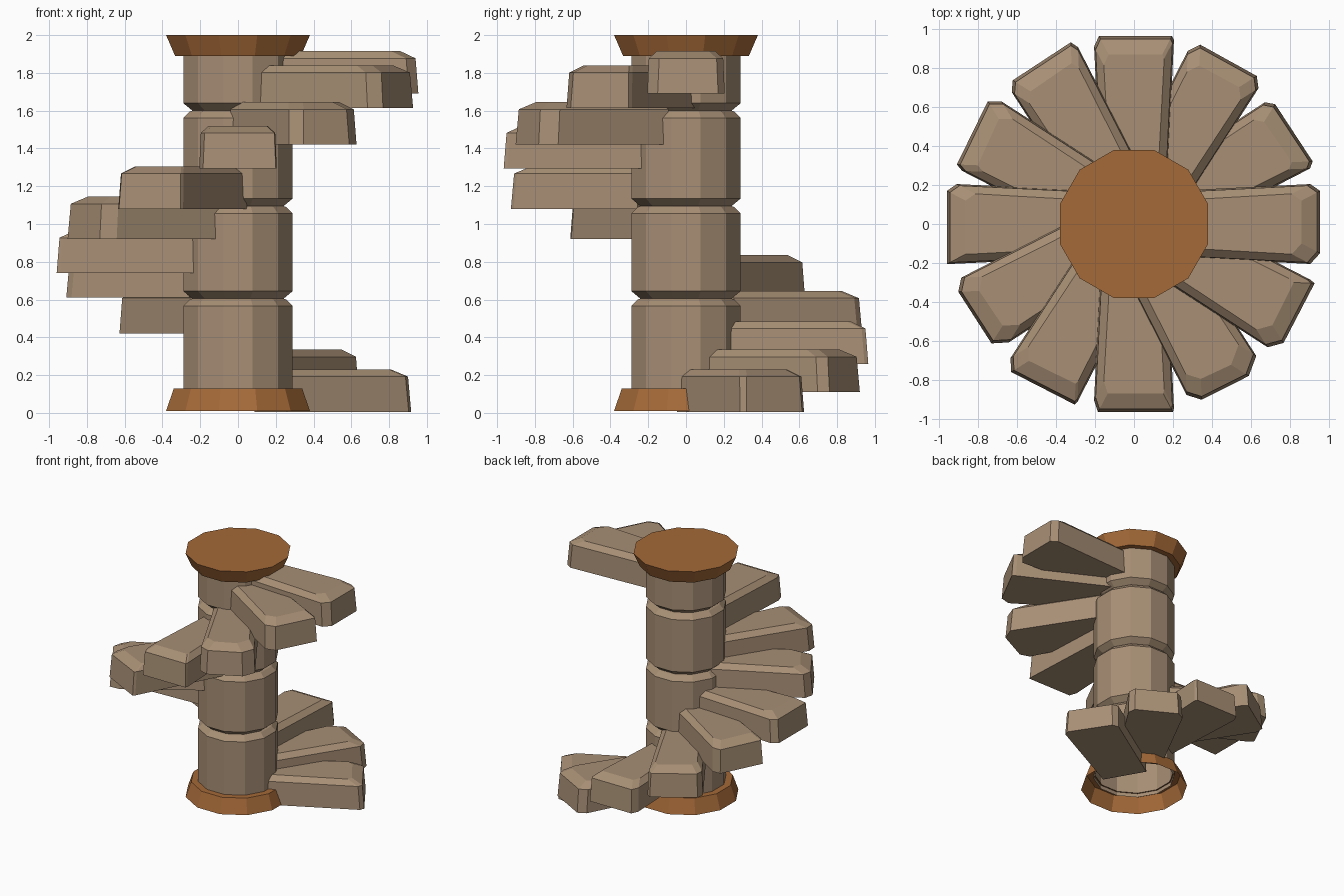
import bpy, bmesh, math

if "Cube" in bpy.data.objects:
    bpy.data.objects.remove(bpy.data.objects["Cube"])


def material(name, rgb):
    m = bpy.data.materials.new(name)
    m.diffuse_color = (*rgb, 1)
    m.use_nodes = True
    m.node_tree.nodes["Principled BSDF"].inputs["Base Color"].default_value = m.diffuse_color
    return m


STONE = material("tan_stone", (0.39, 0.275, 0.178))
WOOD = material("orange_brown", (0.376, 0.143, 0.04))


def finish(name, bm, mat):
    me = bpy.data.meshes.new(name)
    bm.to_mesh(me)
    bm.free()
    me.materials.append(mat)
    ob = bpy.data.objects.new(name, me)
    bpy.context.collection.objects.link(ob)
    return ob


def bridge(bm, a, b):
    n = len(a)
    for i in range(n):
        j = (i + 1) % n
        bm.faces.new((a[i], a[j], b[j], b[i]))


def lathe(name, profile, mat, cap_bottom=False, cap_top=False):
    """Twelve-sided turned part; profile runs from bottom to top as (radius, z)."""
    bm = bmesh.new()
    rings = []
    for r, z in profile:
        angles = [math.radians(15 + 30 * k) for k in range(12)]
        rings.append([bm.verts.new((r * math.cos(a), r * math.sin(a), z)) for a in angles])
    for a, b in zip(rings, rings[1:]):
        bridge(bm, a, b)
    if cap_bottom:
        bm.faces.new(rings[0][::-1])
    if cap_top:
        bm.faces.new(rings[-1])
    return finish(name, bm, mat)


def step(name, angle, z0, right, left):
    """Chipped slab: outer corners given as (end radius, half width at end, cut length)."""
    def outline(inset, end_inset):
        r1, h1, c1 = right
        r2, h2, c2 = left
        return [(0.2, -0.17 + inset),
                (r1 - c1 - end_inset, -0.205 + inset),
                (r1 - end_inset, -h1 + inset),
                (r2 - end_inset, h2 - inset),
                (r2 - c2 - end_inset, 0.205 - inset),
                (0.2, 0.17 - inset)]
    ca, sa = math.cos(math.radians(angle)), math.sin(math.radians(angle))
    bm = bmesh.new()
    rings = []
    for inset, end_inset, z in ((0, 0, 0), (0.008, 0.015, 0.187), (0.05, 0.095, 0.225)):
        rings.append([bm.verts.new((r * ca - h * sa, r * sa + h * ca, z0 + z))
                      for r, h in outline(inset, end_inset)])
    for a, b in zip(rings, rings[1:]):
        bridge(bm, a, b)
    bm.faces.new(rings[0][::-1])
    bm.faces.new(rings[-1])
    return finish(name, bm, STONE)


# Central column: four drums parted by grooves
drums = [(0.30, 0.10)]
for g in (0.60, 1.09, 1.595):
    drums += [(0.30, g - 0.035), (0.265, g), (0.25, g + 0.005), (0.30, g + 0.045)]
drums.append((0.30, 1.90))
lathe("column", drums, STONE)

# Flared foot (open underneath) and flared capital
lathe("column_foot", [(0.394, 0.01), (0.352, 0.13), (0.29, 0.13)], WOOD)
lathe("column_capital", [(0.29, 1.89), (0.345, 1.89), (0.394, 2.0)], WOOD, cap_top=True)

# Spiral steps, counterclockwise from the ground: height, right corner, left corner
steps = [
    (0.005, (0.955, 0.18, 0.03), (0.935, 0.17, 0.04)),
    (0.11, (0.973, 0.166, 0.05), (0.967, 0.166, 0.06)),
    (0.26, (0.965, 0.195, 0.02), (0.965, 0.18, 0.055)),
    (0.42, (0.97, 0.185, 0.04), (0.95, 0.17, 0.05)),
    (0.61, (0.965, 0.17, 0.06), (0.94, 0.19, 0.04)),
    (0.74, (0.96, 0.17, 0.05), (0.96, 0.205, 0.02)),
    (0.92, (0.955, 0.15, 0.05), (0.94, 0.165, 0.08)),
    (1.08, (0.973, 0.166, 0.06), (0.955, 0.2, 0.02)),
    (1.295, (0.965, 0.185, 0.06), (0.965, 0.2, 0.02)),
    (1.42, (0.955, 0.15, 0.06), (0.97, 0.12, 0.07)),
    (1.615, (0.97, 0.145, 0.06), (0.955, 0.2, 0.03)),
    (1.69, (0.955, 0.15, 0.05), (0.955, 0.17, 0.05)),
]
for i, (z, right, left) in enumerate(steps):
    step(f"step_{i + 1}", 30 * (i + 1), z, right, left)
